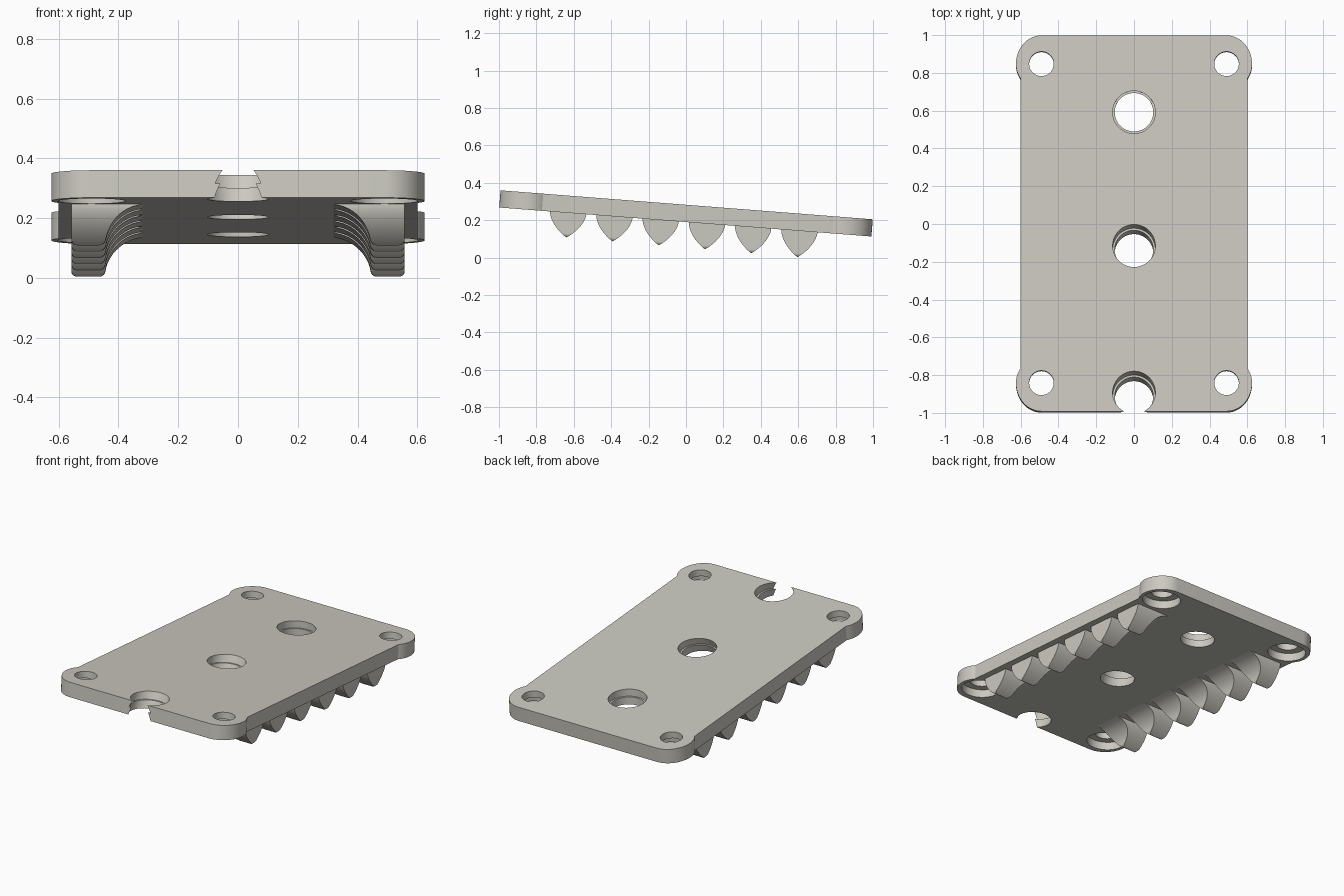
import bpy, bmesh, math
from mathutils import Matrix

if "Cube" in bpy.data.objects:
    bpy.data.objects.remove(bpy.data.objects["Cube"])

TILT = math.radians(4.45)
THICK = 0.092
HOLE_X, HOLE_Y = 0.49, 0.847
PLACE = Matrix.Translation((0, 0.0035, 0.2825)) @ Matrix.Rotation(-TILT, 4, 'X')

mat = bpy.data.materials.new("warm_grey")
mat.diffuse_color = (0.60, 0.585, 0.53, 1)
mat.use_nodes = True
mat.node_tree.nodes["Principled BSDF"].inputs["Base Color"].default_value = mat.diffuse_color


def loft(name, rings):
    """Closed solid through a list of equal-length point rings."""
    bm = bmesh.new()
    vs = [[bm.verts.new(p) for p in ring] for ring in rings]
    n = len(vs[0])
    for a, b in zip(vs, vs[1:]):
        for i in range(n):
            bm.faces.new((a[i], a[(i + 1) % n], b[(i + 1) % n], b[i]))
    bm.faces.new(vs[0])
    bm.faces.new(vs[-1])
    bmesh.ops.recalc_face_normals(bm, faces=bm.faces)
    me = bpy.data.meshes.new(name)
    bm.to_mesh(me)
    bm.free()
    ob = bpy.data.objects.new(name, me)
    bpy.context.collection.objects.link(ob)
    me.materials.append(mat)
    return ob


def circle(x, y, z, r, n=64):
    return [(x + r * math.cos(2 * math.pi * i / n),
             y + r * math.sin(2 * math.pi * i / n), z) for i in range(n)]


def finish(ob):
    ob.matrix_world = PLACE
    bpy.ops.object.select_all(action='DESELECT')
    ob.select_set(True)
    bpy.context.view_layer.objects.active = ob
    bpy.ops.object.shade_smooth_by_angle(angle=math.radians(30))


# Plate outline: straight sides with rounded lugs bulging at the corners
corner = []
start = -math.acos(0.11 / 0.135)
for i in range(25):
    a = start + (math.pi / 2 - start) * i / 24
    ry = 0.151 if a > 0 else 0.135
    corner.append((HOLE_X + 0.135 * math.cos(a), HOLE_Y + ry * math.sin(a)))
back = corner + [(-x, y) for x, y in reversed(corner)]
outline = back + [(-x, -y) for x, y in back]
plate = loft("plate", [[(x, y, z) for x, y in outline] for z in (-THICK, 0)])

# Corner holes, counterbored from below
cutters = []
for sx in (-1, 1):
    for sy in (-1, 1):
        x, y = sx * HOLE_X, sy * HOLE_Y
        cutters.append(loft("corner_hole_cutter", [
            circle(x, y, z, r) for z, r in
            ((0.03, 0.065), (-0.042, 0.065), (-0.042, 0.113), (-0.13, 0.113))]))

# Centre holes, stepped, the front two leaning
for y, lean in ((0.59, -0.076), (-0.119, 0.36), (-0.898, 0.38)):
    cutters.append(loft("centre_hole_cutter", [
        circle(0, y + lean * z, z, r) for z, r in
        ((0.03, 0.113), (-0.045, 0.113), (-0.045, 0.102), (-0.13, 0.102))]))

bpy.context.view_layer.objects.active = plate
for c in cutters:
    c.hide_render = True
    m = plate.modifiers.new("cut", 'BOOLEAN')
    m.operation = 'DIFFERENCE'
    m.solver = 'EXACT'
    m.object = c
    bpy.ops.object.modifier_apply(modifier=m.name)
    bpy.data.objects.remove(c)
finish(plate)


# Teeth: arched wedge with a scooped inner end and rounded tip corners
def tooth(side, y, depth):
    rings = []
    steps = 24
    for i in range(steps + 1):
        t = math.sin(math.pi / 2 * i / steps)
        d = depth * t
        w = max(0.002, 0.097 * (1 - t ** 1.75) ** 0.88)
        inner = 0.305 + math.sqrt(max(0, 0.14 ** 2 - max(0, 0.14 - d) ** 2))
        k = max(0, d - (depth - 0.02))
        inset = 0.02 - math.sqrt(max(0, 0.02 ** 2 - k ** 2))
        x0, x1 = side * (inner + inset), side * (0.558 - inset)
        z = -THICK - d + (0.004 if i == 0 else 0)
        rings.append([(x0, y - w, z), (x1, y - w, z), (x1, y + w, z), (x0, y + w, z)])
    finish(loft("left_tooth" if side < 0 else "right_tooth", rings))


for side in (-1, 1):
    for i in range(6):
        tooth(side, -0.628 + 0.248 * i, 0.131 + 0.0018 * i)
